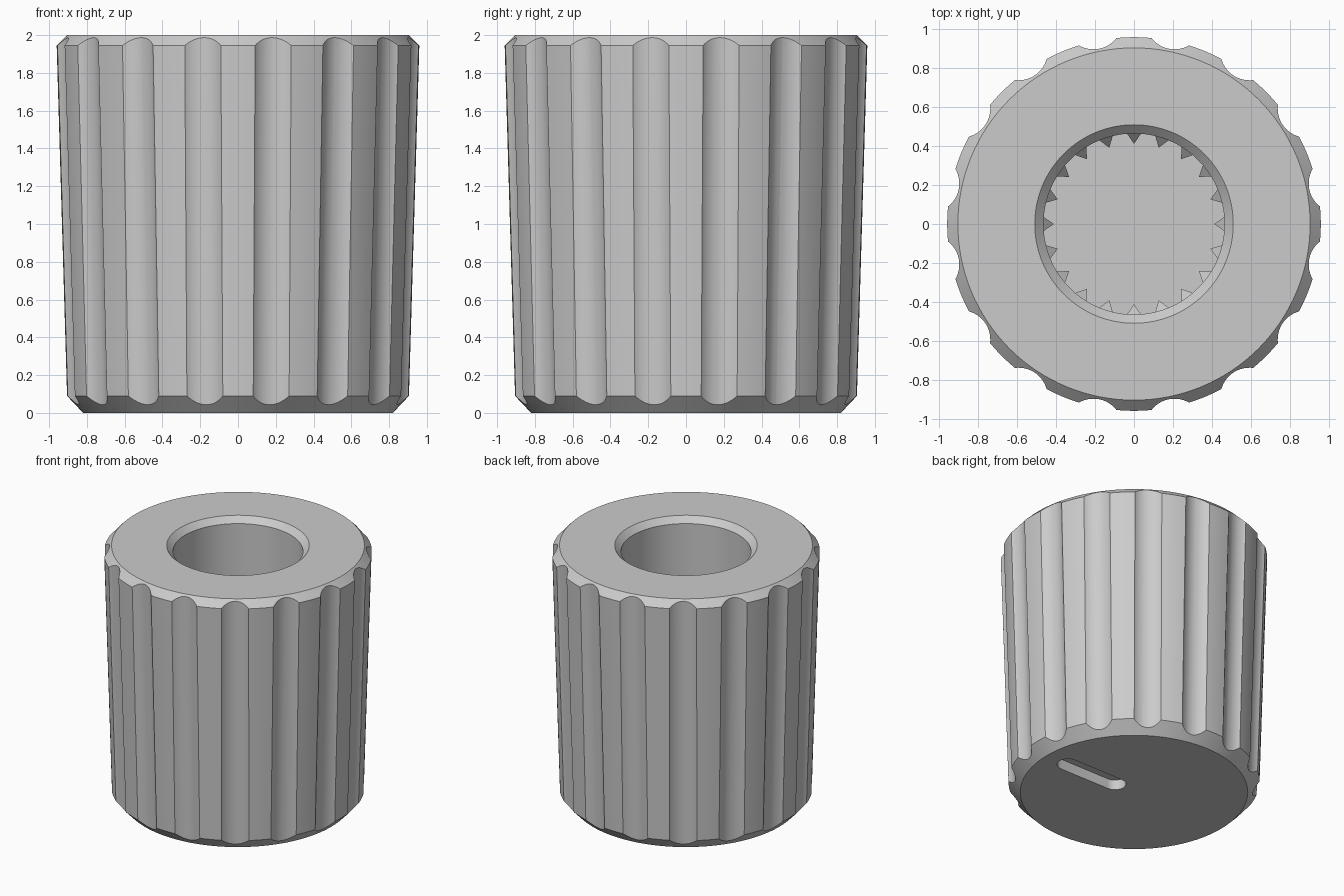
import bpy, bmesh, math
from mathutils import Matrix, Vector

cube = bpy.data.objects.get("Cube")
if cube:
    bpy.data.objects.remove(cube, do_unlink=True)

# Single plastic colour
grey = bpy.data.materials.new("grey plastic")
grey.use_nodes = True
color = (0.6, 0.6, 0.6, 1)
grey.diffuse_color = color
grey.node_tree.nodes["Principled BSDF"].inputs["Base Color"].default_value = color

FLUTES, TEETH = 16, 20
BORE, FLOOR = 0.465, 0.3


def make_object(name, bm):
    bmesh.ops.recalc_face_normals(bm, faces=bm.faces[:])
    mesh = bpy.data.meshes.new(name)
    bm.to_mesh(mesh)
    bm.free()
    mesh.materials.append(grey)
    obj = bpy.data.objects.new(name, mesh)
    bpy.context.collection.objects.link(obj)
    return obj


def lathe(name, profile, steps):
    bm = bmesh.new()
    verts = [bm.verts.new((r, 0, z)) for r, z in profile]
    edges = [bm.edges.new(pair) for pair in zip(verts, verts[1:])]
    bmesh.ops.spin(bm, geom=verts + edges, cent=(0, 0, 0), axis=(0, 0, 1),
                   angle=math.tau, steps=steps, use_merge=False)
    bmesh.ops.remove_doubles(bm, verts=bm.verts[:], dist=0.0001)
    return make_object(name, bm)


def activate(obj):
    bpy.ops.object.select_all(action="DESELECT")
    obj.select_set(True)
    bpy.context.view_layer.objects.active = obj


def cut(target, cutter):
    mod = target.modifiers.new("cut", "BOOLEAN")
    mod.operation = "DIFFERENCE"
    mod.solver = "EXACT"
    mod.object = cutter
    activate(target)
    bpy.ops.object.modifier_apply(modifier=mod.name)
    bpy.data.objects.remove(cutter, do_unlink=True)


# Tapered body with chamfered rims and a blind bore
body = lathe("knob_body", [
    (0, 0), (0.82, 0), (0.905, 0.09), (0.96, 1.945), (0.905, 2),
    (0.51, 2), (BORE, 1.955), (BORE, FLOOR), (0, FLOOR)], 128)

# Grip flutes, leaning with the body taper
bm = bmesh.new()
radius, slope = 0.145, 0.0296
for i in range(FLUTES):
    turn = Matrix.Rotation((i + 0.5) * math.tau / FLUTES, 4, "Z")
    place = Matrix.Translation((0.889 + radius, 0, 1))
    lean = Matrix.Rotation(math.atan(slope), 4, "Y")
    bmesh.ops.create_cone(bm, cap_ends=True, segments=48, radius1=radius,
                          radius2=radius, depth=2.4, matrix=turn @ place @ lean)
cut(body, make_object("flute_cutter", bm))

# Pointer slot under the base, round at both ends
bm = bmesh.new()
half, width = 0.22, 0.08
outline = []
for k in range(34):
    side = 1 if k < 17 else -1
    a = -math.pi / 2 + math.pi * (k % 17) / 16 + (0 if side > 0 else math.pi)
    outline.append(bm.verts.new((0.4 + side * half + width * math.cos(a),
                                 width * math.sin(a), -0.1)))
face = bm.faces.new(outline)
top = bmesh.ops.extrude_face_region(bm, geom=[face])["geom"]
bmesh.ops.translate(bm, vec=(0, 0, 0.18),
                    verts=[v for v in top if isinstance(v, bmesh.types.BMVert)])
cut(body, make_object("slot_cutter", bm))

activate(body)
bpy.ops.object.shade_smooth_by_angle(angle=math.radians(25))

# Spline teeth low in the bore, each with a sloped lead-in
bm = bmesh.new()
for i in range(TEETH):
    turn = Matrix.Rotation(i * math.tau / TEETH, 4, "Z")
    root, tip, w = BORE + 0.005, 0.412, 0.04
    low, high = [[bm.verts.new(turn @ Vector(p)) for p in
                  ((root, -w, z), (tip, 0, z - drop), (root, w, z))]
                 for z, drop in ((FLOOR - 0.01, 0), (1.2, 0.06))]
    bm.faces.new(low)
    bm.faces.new(high)
    for a in range(3):
        b = (a + 1) % 3
        bm.faces.new((low[a], low[b], high[b], high[a]))
make_object("spline_teeth", bm)
